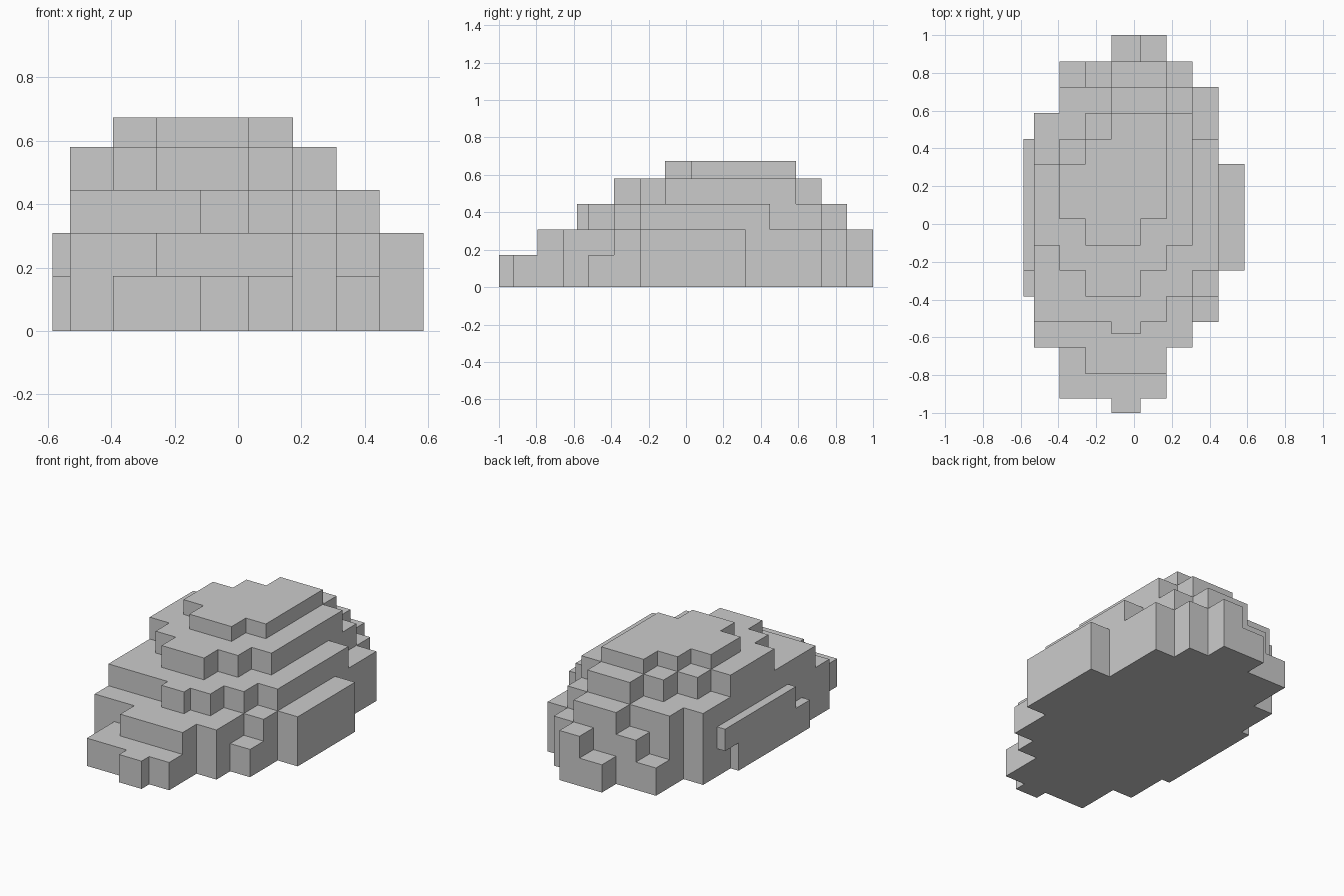
import bpy, bmesh, math

if "Cube" in bpy.data.objects:
    bpy.data.objects.remove(bpy.data.objects["Cube"])

# Grid planes of the blocky rock
XS = [-.585, -.53, -.395, -.257, -.12, .035, .173, .31, .447, .585]
YS = [-1, -.925, -.793, -.655, -.582, -.52, -.385, -.247, -.113, .027,
      .318, .45, .588, .725, .86, 1]
ZS = [0, .173, .309, .445, .581, .673]

# Per layer: first row, then runs of (row count, first column, end column)
LAYERS = [
    (0, [(1, 4, 5), (2, 2, 6), (2, 1, 7), (1, 1, 8), (1, 0, 8), (3, 0, 9),
         (2, 1, 8), (1, 2, 8), (1, 2, 7), (1, 4, 6)]),
    (2, [(1, 3, 6), (3, 1, 7), (1, 1, 8), (3, 0, 9), (1, 0, 8), (1, 1, 8),
         (1, 2, 8), (1, 3, 7), (1, 5, 6)]),
    (4, [(1, 4, 5), (1, 1, 6), (1, 1, 7), (4, 1, 8), (1, 1, 7), (1, 2, 7),
         (1, 4, 6)]),
    (6, [(1, 3, 5), (1, 2, 6), (2, 1, 7), (1, 2, 7), (1, 3, 7), (1, 4, 6)]),
    (8, [(1, 3, 5), (1, 2, 6), (1, 3, 6), (1, 4, 6)]),
]

# Filled cells
cells = set()
for k, (row, runs) in enumerate(LAYERS):
    for count, a, b in runs:
        for j in range(row, row + count):
            cells.update((i, j, k) for i in range(a, b))
        row += count

# Outer skin: a face wherever a filled cell meets an empty one
bm = bmesh.new()
verts = {}


def vert(p):
    if p not in verts:
        verts[p] = bm.verts.new((XS[p[0]], YS[p[1]], ZS[p[2]]))
    return verts[p]


for cell in sorted(cells):
    for axis in range(3):
        u, v = (axis + 1) % 3, (axis + 2) % 3
        for side in (0, 1):
            near = list(cell)
            near[axis] += 1 if side else -1
            if tuple(near) in cells:
                continue
            loop = []
            for du, dv in ((0, 0), (1, 0), (1, 1), (0, 1)):
                p = list(cell)
                p[axis] += side
                p[u] += du
                p[v] += dv
                loop.append(vert(tuple(p)))
            bm.faces.new(loop if side else loop[::-1])

# Merge flat areas into large clean faces
bmesh.ops.dissolve_limit(bm, angle_limit=math.radians(1),
                         verts=bm.verts[:], edges=bm.edges[:])
mesh = bpy.data.meshes.new("stepped_rock")
bm.to_mesh(mesh)
bm.free()
rock = bpy.data.objects.new("stepped_rock", mesh)
bpy.context.collection.objects.link(rock)
